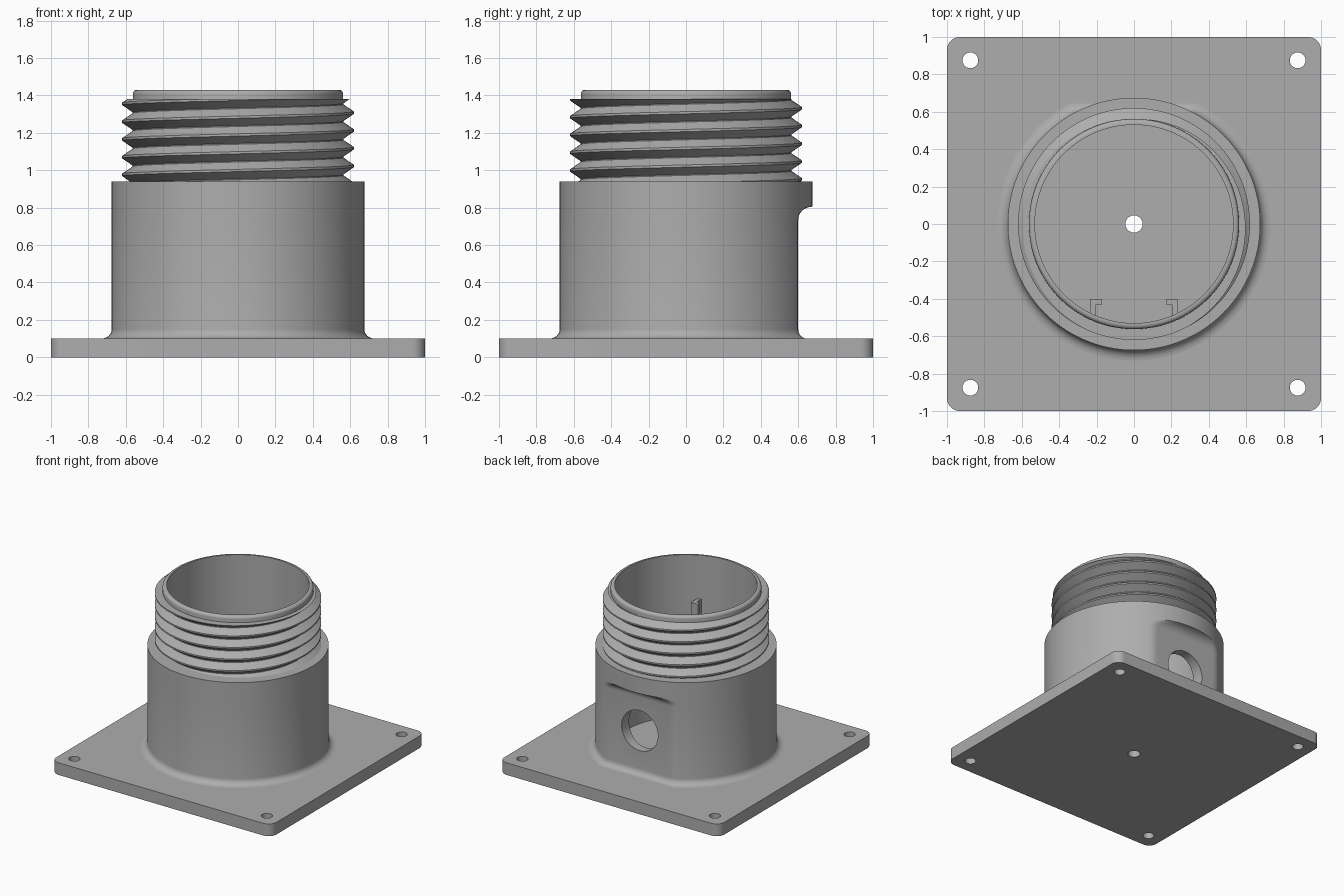
import bpy, bmesh, math
from mathutils import Matrix

if "Cube" in bpy.data.objects:
    bpy.data.objects.remove(bpy.data.objects["Cube"])

grey = bpy.data.materials.new("plain_grey")
COLOUR = (0.42, 0.42, 0.42, 1)
grey.diffuse_color = COLOUR
grey.use_nodes = True
grey.node_tree.nodes["Principled BSDF"].inputs["Base Color"].default_value = COLOUR

SEG = 128
PLATE_TOP, SHOULDER, RIM = 0.10, 0.94, 1.43
OUTER, NECK, BORE, FLAT_Y = 0.675, 0.562, 0.53, 0.60


def finish(name, bm, normals=True):
    if normals:
        bmesh.ops.recalc_face_normals(bm, faces=bm.faces)
    me = bpy.data.meshes.new(name)
    bm.to_mesh(me)
    bm.free()
    ob = bpy.data.objects.new(name, me)
    bpy.context.collection.objects.link(ob)
    me.materials.append(grey)
    return ob


def smooth(ob):
    bpy.ops.object.select_all(action='DESELECT')
    ob.select_set(True)
    bpy.context.view_layer.objects.active = ob
    bpy.ops.object.shade_smooth_by_angle(angle=math.radians(30))


def prism(name, outline, z0, z1):
    bm = bmesh.new()
    face = bm.faces.new([bm.verts.new((x, y, z0)) for x, y in outline])
    top = bmesh.ops.extrude_face_region(bm, geom=[face])["geom"]
    for v in top:
        if isinstance(v, bmesh.types.BMVert):
            v.co.z = z1
    return finish(name, bm)


def drill(ob, name, radius, depth, matrices):
    # Cut round holes with one hidden cutter
    bm = bmesh.new()
    for m in matrices:
        bmesh.ops.create_cone(bm, cap_ends=True, segments=48, radius1=radius,
                              radius2=radius, depth=depth, matrix=m)
    cutter = finish(name, bm)
    cutter.hide_render = True
    mod = ob.modifiers.new("holes", 'BOOLEAN')
    mod.operation, mod.solver, mod.object = 'DIFFERENCE', 'EXACT', cutter
    bpy.context.view_layer.objects.active = ob
    bpy.ops.object.modifier_apply(modifier=mod.name)
    bpy.data.objects.remove(cutter)


# Square base plate with rounded corners, corner holes and a centre hole
corner = 0.07
outline = []
for q in range(4):
    mid = math.radians(45 + 90 * q)
    cx = math.copysign(1 - corner, math.cos(mid))
    cy = math.copysign(1 - corner, math.sin(mid))
    for i in range(9):
        a = math.radians(90 * q + 90 * i / 8)
        outline.append((cx + corner * math.cos(a), cy + corner * math.sin(a)))
plate = prism("base_plate", outline, 0, PLATE_TOP)
drill(plate, "plate_drill", 0.042, 1,
      [Matrix.Translation((0.875 * x, 0.875 * y, 0)) for x in (-1, 1) for y in (-1, 1)])
drill(plate, "centre_drill", 0.046, 1, [Matrix()])
smooth(plate)

# Hollow body: rings of (radius, height, back limit), closed on themselves
rings = [(BORE, PLATE_TOP - 0.01, 9), (OUTER + 0.055, PLATE_TOP - 0.01, FLAT_Y + 0.045)]
for i in range(7):
    a = math.radians(15 * i)
    o = 1 - math.sin(a)
    rings.append((OUTER + 0.055 * o, PLATE_TOP + 0.05 * (1 - math.cos(a)), FLAT_Y + 0.045 * o))
for i in range(9):
    a = math.radians(90 * i / 8)
    rings.append((OUTER, 0.735 + 0.07 * math.sin(a), FLAT_Y + 0.075 * (1 - math.cos(a))))
rings += [(OUTER, SHOULDER, 9), (NECK, SHOULDER, 9)]
for i in range(6):
    a = math.radians(18 * i)
    rings.append((NECK - 0.022 * (1 - math.cos(a)), RIM - 0.022 * (1 - math.sin(a)), 9))
rings.append((BORE, RIM, 9))

bm = bmesh.new()
loops = []
for r, z, limit in rings:
    loop = []
    for i in range(SEG):
        a = math.tau * i / SEG
        loop.append(bm.verts.new((r * math.cos(a), min(r * math.sin(a), limit), z)))
    loops.append(loop)
for k, low in enumerate(loops):
    high = loops[(k + 1) % len(loops)]
    for i in range(SEG):
        j = (i + 1) % SEG
        bm.faces.new((low[i], low[j], high[j], high[i]))
bmesh.ops.remove_doubles(bm, verts=bm.verts, dist=0.00001)
body = finish("threaded_body", bm)
drill(body, "cable_drill", 0.165, 0.5,
      [Matrix.Translation((0, 0.6, 0.46)) @ Matrix.Rotation(math.pi / 2, 4, 'X')])
smooth(body)

# Screw thread: one helical strip, trimmed flat at both ends
PITCH, CREST = 0.095, 0.62
THREAD_TOP, PHASE = 1.38, 1.26
profile = [(NECK + 0.001, -0.045), (CREST, -0.006), (CREST, 0.006),
           (NECK + 0.001, 0.045), (NECK + 0.001, PITCH - 0.045)]
bm = bmesh.new()
previous = None
for i in range(-6 * SEG, 4 * SEG + 1):
    a = math.pi + math.tau * i / SEG
    row = [bm.verts.new((r * math.cos(a), r * math.sin(a), PHASE + z + PITCH * i / SEG))
           for r, z in profile]
    if previous:
        for k in range(len(profile) - 1):
            bm.faces.new((previous[k], row[k], row[k + 1], previous[k + 1]))
    previous = row
bmesh.ops.remove_doubles(bm, verts=bm.verts, dist=0.0001)
for z, way in ((THREAD_TOP, 1), (SHOULDER + 0.001, -1)):
    bmesh.ops.bisect_plane(bm, geom=bm.verts[:] + bm.edges[:] + bm.faces[:], dist=0.00001,
                           plane_co=(0, 0, z), plane_no=(0, 0, way), clear_outer=True)
    edge = [e for e in bm.edges if e.is_boundary and
            all(abs(v.co.z - z) < 0.0005 for v in e.verts)]
    new = bmesh.ops.extrude_edge_only(bm, edges=edge)["geom"]
    for v in new:
        if isinstance(v, bmesh.types.BMVert):
            s = (NECK - 0.01) / v.co.xy.length
            v.co.x *= s
            v.co.y *= s
smooth(finish("screw_thread", bm))

# Pair of slotted guides on the inner front wall
guide = [(0.172, -0.40), (0.235, -0.40), (0.235, -0.49), (0.203, -0.505),
         (0.203, -0.43), (0.172, -0.43)]
for name, side in (("left_card_guide", 1), ("right_card_guide", -1)):
    prism(name, [(side * x, y) for x, y in guide], PLATE_TOP - 0.01, 1.07)
